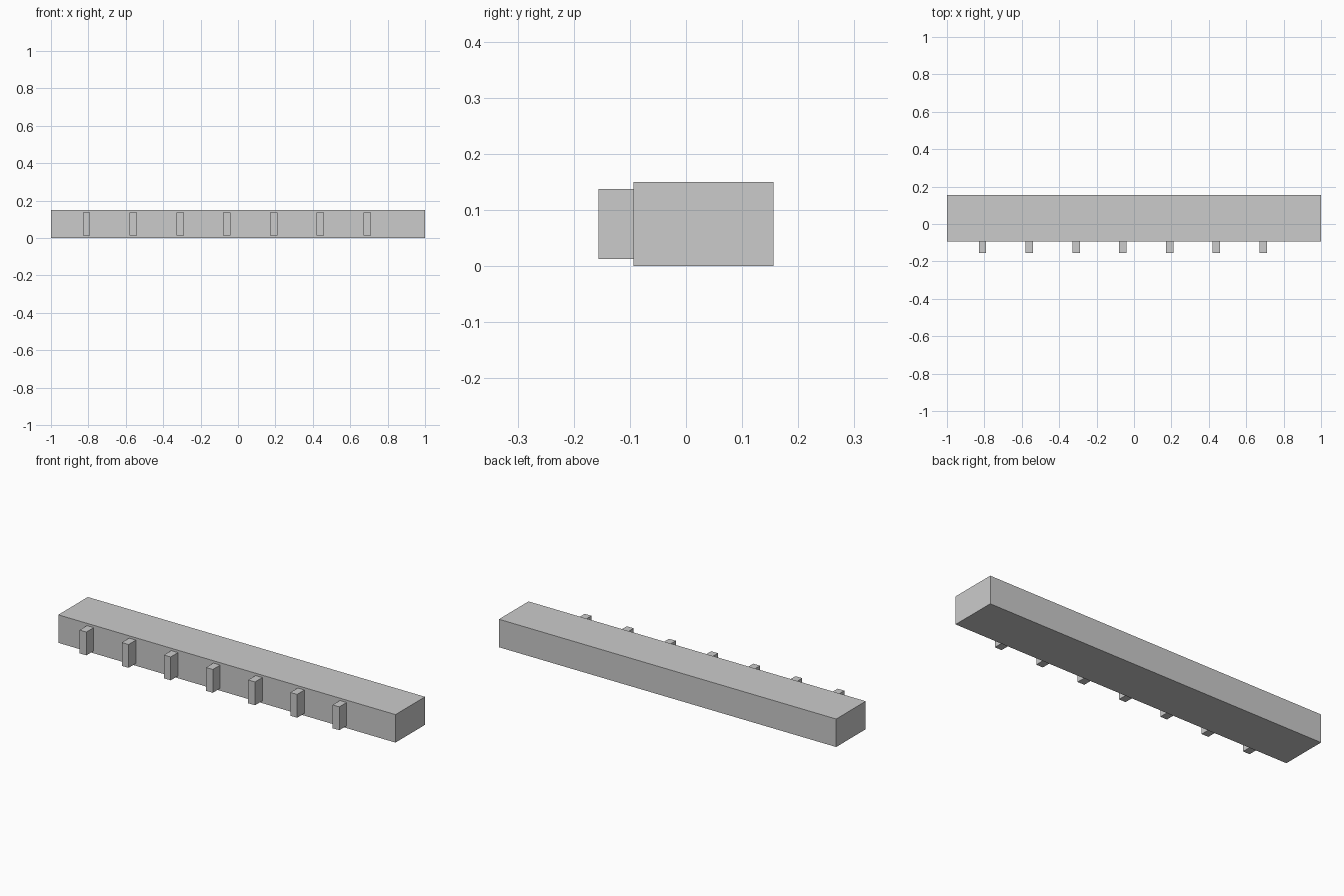
import bpy

cube = bpy.data.objects.get("Cube")
if cube:
    bpy.data.objects.remove(cube, do_unlink=True)

grey = bpy.data.materials.new("light grey")
grey.use_nodes = True
colour = (0.6, 0.6, 0.6, 1)
grey.diffuse_color = colour
grey.node_tree.nodes["Principled BSDF"].inputs["Base Color"].default_value = colour


def box(name, low, high):
    """Flat-sided box between two opposite corners."""
    centre = [(a + b) / 2 for a, b in zip(low, high)]
    bpy.ops.mesh.primitive_cube_add(size=1, location=centre)
    ob = bpy.context.object
    ob.name = name
    ob.scale = [b - a for a, b in zip(low, high)]
    bpy.ops.object.transform_apply(location=False, rotation=False, scale=True)
    ob.data.materials.append(grey)
    return ob


# Long main beam
front = -0.094
box("beam", (-1, front, 0), (1, 0.156, 0.15))

# Row of evenly spaced pegs along the front
half_width = 0.02
for i in range(7):
    x = -0.81 + 0.25 * i
    box(f"front_peg_{i + 1}", (x - half_width, -0.156, 0.0125),
        (x + half_width, front, 0.1375))
